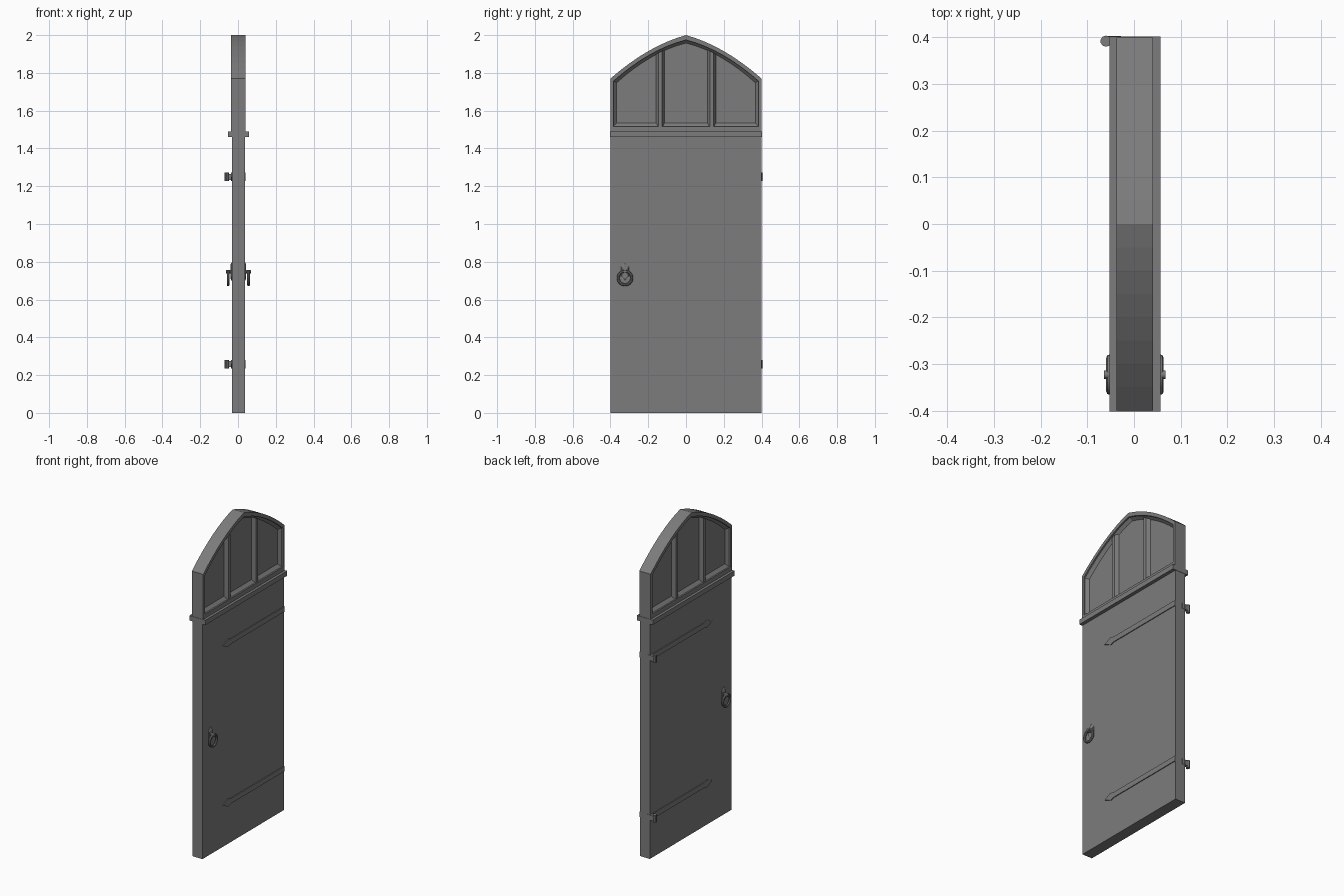
import bpy, bmesh, math
from mathutils import Matrix

cube = bpy.data.objects.get("Cube")
if cube:
    bpy.data.objects.remove(cube, do_unlink=True)

grey = bpy.data.materials.new("plain_grey")
grey.use_nodes = True
colour = (0.2, 0.2, 0.2, 1)
grey.diffuse_color = colour
grey.node_tree.nodes["Principled BSDF"].inputs["Base Color"].default_value = colour

CX = 0.002          # middle of the door thickness
SLAB = 0.034        # half thickness of the slab


def finish(name, bm, smooth=False):
    bmesh.ops.recalc_face_normals(bm, faces=bm.faces[:])
    mesh = bpy.data.meshes.new(name)
    bm.to_mesh(mesh)
    bm.free()
    mesh.materials.append(grey)
    obj = bpy.data.objects.new(name, mesh)
    bpy.context.collection.objects.link(obj)
    if smooth:
        bpy.ops.object.select_all(action="DESELECT")
        obj.select_set(True)
        bpy.context.view_layer.objects.active = obj
        bpy.ops.object.shade_smooth_by_angle(angle=math.radians(35))
    return obj


def loft(name, loops):
    """Join equal-length loops of 3D points and cap both ends."""
    bm = bmesh.new()
    rings = [[bm.verts.new(p) for p in loop] for loop in loops]
    n = len(rings[0])
    for a, b in zip(rings, rings[1:]):
        for i in range(n):
            j = (i + 1) % n
            bm.faces.new((a[i], a[j], b[j], b[i]))
    bm.faces.new(rings[0])
    bm.faces.new(rings[-1])
    return finish(name, bm)


def box(name, x0, x1, y0, y1, z0, z1):
    rect = [(y0, z0), (y1, z0), (y1, z1), (y0, z1)]
    return loft(name, [[(x, y, z) for y, z in rect] for x in (x0, x1)])


def cylinder(name, radius, depth, centre, axis="Z", sides=12, tip=None):
    bm = bmesh.new()
    turn = Matrix.Rotation(math.pi / 2, 4, "Y") if axis == "X" else Matrix()
    bmesh.ops.create_cone(bm, cap_ends=True, segments=sides, radius1=radius,
                          radius2=radius if tip is None else tip, depth=depth,
                          matrix=Matrix.Translation(centre) @ turn)
    return finish(name, bm, True)


def arch(side, bottom, spring, apex, steps=8):
    """Pointed arch outline in (y, z), each half bulging slightly."""
    half = []
    for i in range(steps + 1):
        t = i / steps
        half.append((side * (1 - t), spring + (apex - spring) * t + 0.12 * t * (1 - t)))
    left = [(-y, z) for y, z in reversed(half[:-1])]
    return [(-side, bottom), (side, bottom)] + half + left


# Slab and the moulded rail across it
box("door_slab", CX - SLAB, CX + SLAB, -0.4, 0.4, 0, 1.47)
box("cross_rail", CX - 0.055, CX + 0.055, -0.402, 0.402, 1.46, 1.49)

# Arched top: frame, sloping moulding and recessed panel in one loft
outer = arch(0.4, 1.47, 1.77, 2.0)
opening = arch(0.383, 1.517, 1.757, 1.974)
panel = arch(0.367, 1.535, 1.748, 1.958)
layers = [(panel, -0.012), (opening, -0.03), (opening, -0.039), (outer, -0.039),
          (outer, 0.039), (opening, 0.039), (opening, 0.03), (panel, 0.012)]
loft("arched_frame", [[(CX + x, y, z) for y, z in loop] for loop, x in layers])

# Chamfered mullions
for label, y in (("front", -0.136), ("back", 0.136)):
    section = [(-0.034, -0.01), (-0.034, 0.01), (-0.01, 0.024),
               (0.01, 0.024), (0.034, 0.01), (0.034, -0.01),
               (0.01, -0.024), (-0.01, -0.024)]
    loft(label + "_mullion",
         [[(CX + x, y + dy, 1.517) for x, dy in section],
          [(CX + x, y + dy, 1.926 - 0.55 * abs(y + dy) + 0.06) for x, dy in section]])

# Arrow-headed straps on both faces, with hinge barrels on one
for label, z in (("lower", 0.258), ("upper", 1.25)):
    half = [(-0.205, 0), (-0.155, 0.023), (-0.125, 0.016), (0.4, 0.016)]
    outline = half + [(y, -dz) for y, dz in reversed(half[1:])]
    for side, s in (("left", 1), ("right", -1)):
        loft(f"{label}_{side}_strap",
             [[(CX + s * x, y, z + dz) for y, dz in outline]
              for x in (SLAB - 0.004, SLAB + 0.005)])
    cylinder(label + "_hinge_barrel", 0.012, 0.046, (-0.06, 0.392, z), sides=10)
    box(label + "_hinge_leaf", -0.056, -0.028, 0.385, 0.403, z - 0.016, z + 0.016)
    box(label + "_edge_plate", -0.032, -0.012, 0.395, 0.402, z - 0.016, z + 0.016)

# Ring handles on both faces
for side, s in (("left", 1), ("right", -1)):
    y, z = -0.323, 0.748
    plate = [(0, -0.048), (0.02, -0.026), (0.02, 0.026),
             (0, 0.048), (-0.02, 0.026), (-0.02, -0.026)]
    loft(side + "_handle_plate",
         [[(CX + s * x, y + k * dy, z + k * dz) for dy, dz in plate]
          for x, k in ((SLAB - 0.004, 1), (SLAB + 0.003, 1), (SLAB + 0.007, 0.8))])
    cylinder(side + "_handle_stud", 0.009, 0.034, (CX + s * (SLAB + 0.015), y, z), "X")
    bpy.ops.mesh.primitive_torus_add(
        major_segments=24, minor_segments=8, major_radius=0.036, minor_radius=0.0075,
        location=(CX + s * (SLAB + 0.02), y, 0.714), rotation=(0, math.pi / 2, 0))
    ring = bpy.context.object
    ring.name = side + "_handle_ring"
    ring.data.materials.append(grey)
    bpy.ops.object.shade_smooth_by_angle(angle=math.radians(40))
